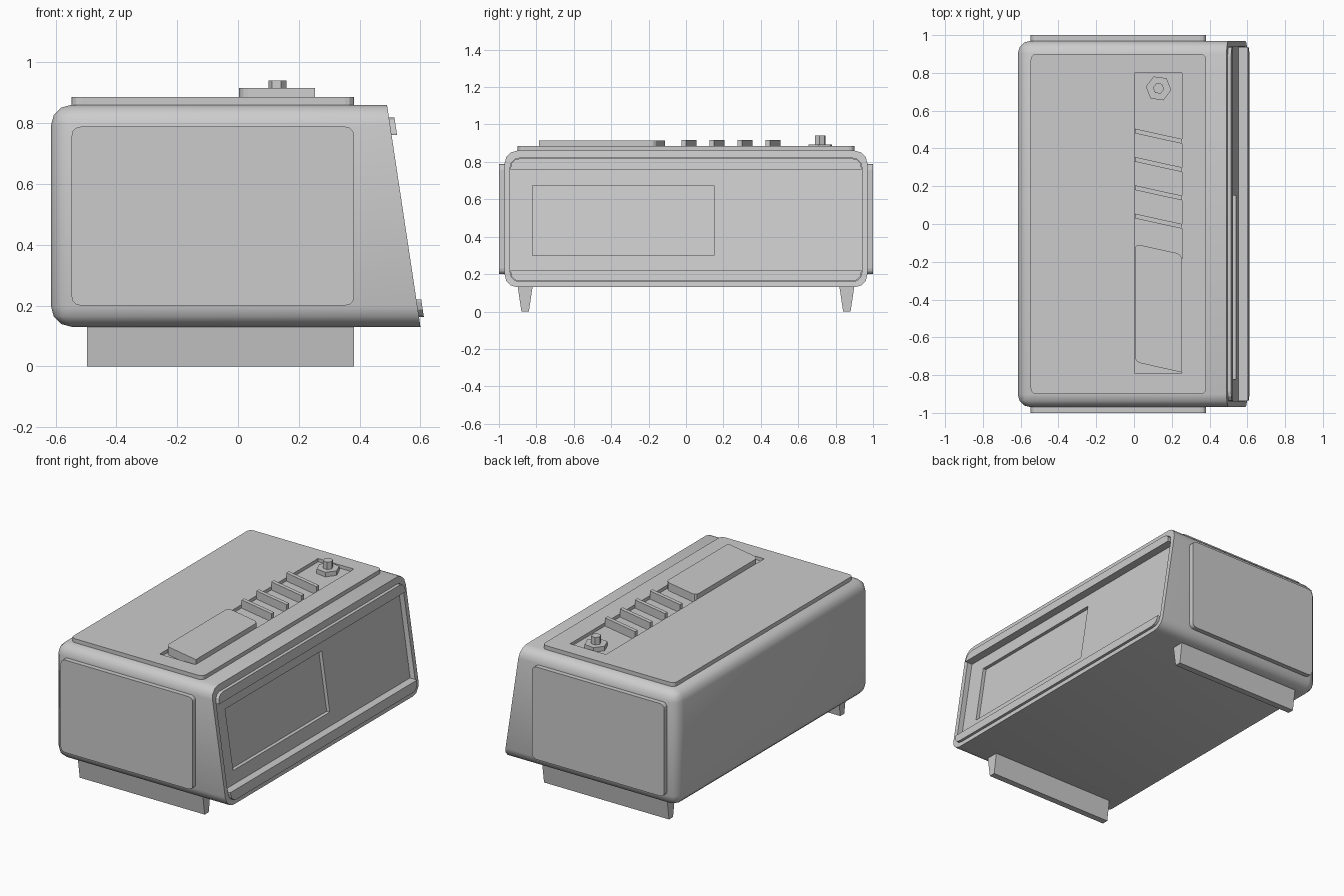
import bpy, bmesh, math
from mathutils import Vector

if "Cube" in bpy.data.objects:
    bpy.data.objects.remove(bpy.data.objects["Cube"])


def front_x(z):
    # sloping front plane of the case
    return 0.60 - 0.11 * (z - 0.13) / 0.73


# mappings from a 2D outline plus depth to 3D
def flat(u, v, t): return (u, v, t)
def side(u, v, t): return (u, t, v)
def slope(u, v, t): return (front_x(v) + t, u, v)


def rounded(pts, radii, seg=3):
    # rounds the corners of a polygon
    out = []
    n = len(pts)
    for i, (p, r) in enumerate(zip(pts, radii)):
        p = Vector(p)
        if r == 0:
            out.append(p)
            continue
        a = p + (Vector(pts[i - 1]) - p).normalized() * r
        b = p + (Vector(pts[(i + 1) % n]) - p).normalized() * r
        for k in range(seg + 1):
            t = k / seg
            w = 2 * t * (1 - t) * 0.8
            s = ((1 - t) ** 2 + w + t * t)
            out.append((a * (1 - t) ** 2 + p * w + b * t * t) / s)
    return out


def rect(u0, u1, v0, v1):
    return [(u0, v0), (u1, v0), (u1, v1), (u0, v1)]


def prism(name, pts, place, t0, t1):
    bm = bmesh.new()
    lo = [bm.verts.new(place(p[0], p[1], t0)) for p in pts]
    hi = [bm.verts.new(place(p[0], p[1], t1)) for p in pts]
    bm.faces.new(lo)
    bm.faces.new(hi)
    n = len(pts)
    for i in range(n):
        j = (i + 1) % n
        bm.faces.new((lo[i], lo[j], hi[j], hi[i]))
    bmesh.ops.recalc_face_normals(bm, faces=bm.faces)
    me = bpy.data.meshes.new(name)
    bm.to_mesh(me)
    bm.free()
    ob = bpy.data.objects.new(name, me)
    bpy.context.collection.objects.link(ob)
    return ob


def activate(ob):
    bpy.ops.object.select_all(action='DESELECT')
    ob.select_set(True)
    bpy.context.view_layer.objects.active = ob


def cut(ob, cutter):
    m = ob.modifiers.new("cut", 'BOOLEAN')
    m.operation = 'DIFFERENCE'
    m.solver = 'EXACT'
    m.object = cutter
    activate(ob)
    bpy.ops.object.modifier_apply(modifier=m.name)
    bpy.data.objects.remove(cutter)


# case: wedge with every edge rounded except the front rim
case = prism("case", [(-0.615, 0.13), (0.60, 0.13), (0.49, 0.86), (-0.615, 0.86)],
             side, -0.97, 0.97)
bm = bmesh.new()
bm.from_mesh(case.data)
edges = [e for e in bm.edges if not all(v.co.x > 0 for v in e.verts)]
bmesh.ops.bevel(bm, geom=edges, offset=0.068, offset_type='OFFSET',
                segments=3, profile=0.5, affect='EDGES', clamp_overlap=True)
bm.to_mesh(case.data)
bm.free()

# recessed front and display window
cut(case, prism("front_cutter", rounded(rect(-0.94, 0.94, 0.16, 0.82), [0.05] * 4),
                slope, -0.034, 0.1))
cut(case, prism("window_cutter", rect(-0.82, 0.15, 0.30, 0.675), slope, -0.056, 0.1))
activate(case)
bpy.ops.object.shade_smooth_by_angle(angle=math.radians(35))

# trim bars along the top and bottom of the front
prism("top_trim_bar", rounded(rect(-0.938, 0.938, 0.76, 0.818), [0, 0, 0.05, 0.05]),
      slope, -0.04, 0.018)
prism("bottom_trim_bar", rounded(rect(-0.938, 0.938, 0.162, 0.22), [0.05, 0.05, 0, 0]),
      slope, -0.04, 0.016)

# side panels and feet
for s, label in ((-1, "front"), (1, "rear")):
    prism(label + "_side_panel", rounded(rect(-0.547, 0.382, 0.2, 0.788), [0.03] * 4),
          side, s * 0.96, s * 1.0)
    prism(label + "_foot", [(s * 0.84, 0), (s * 0.88, 0), (s * 0.90, 0.135), (s * 0.82, 0.135)],
          lambda u, v, t: (t, u, v), -0.497, 0.382)

# top panel with control recess
top = prism("top_panel", rounded(rect(-0.547, 0.382, -0.9, 0.9), [0.03] * 4),
            flat, 0.85, 0.885)
cut(top, prism("recess_cutter", rect(0.003, 0.255, -0.79, 0.80), flat, 0.864, 0.95))

# slanted slats
for i in range(4):
    y = 0.055 + 0.15 * i
    prism("slat_%d" % (i + 1), [(0.004, y), (0.004, y - 0.025), (0.254, y - 0.08), (0.254, y - 0.055)],
          flat, 0.86, 0.916)

# large slanted button
prism("large_button", rounded([(0.004, -0.73), (0.254, -0.786), (0.254, -0.16), (0.004, -0.105)],
                              [0.03, 0, 0.03, 0.03]), flat, 0.86, 0.915)

# six-sided knob
for name, r, z in (("knob_base", 0.068, 0.893), ("knob_stem", 0.03, 0.94)):
    pts = [(0.13 + r * math.cos(math.radians(52 + 60 * k)),
            0.718 + r * math.sin(math.radians(52 + 60 * k))) for k in range(6)]
    prism(name, pts, flat, 0.86, z)
